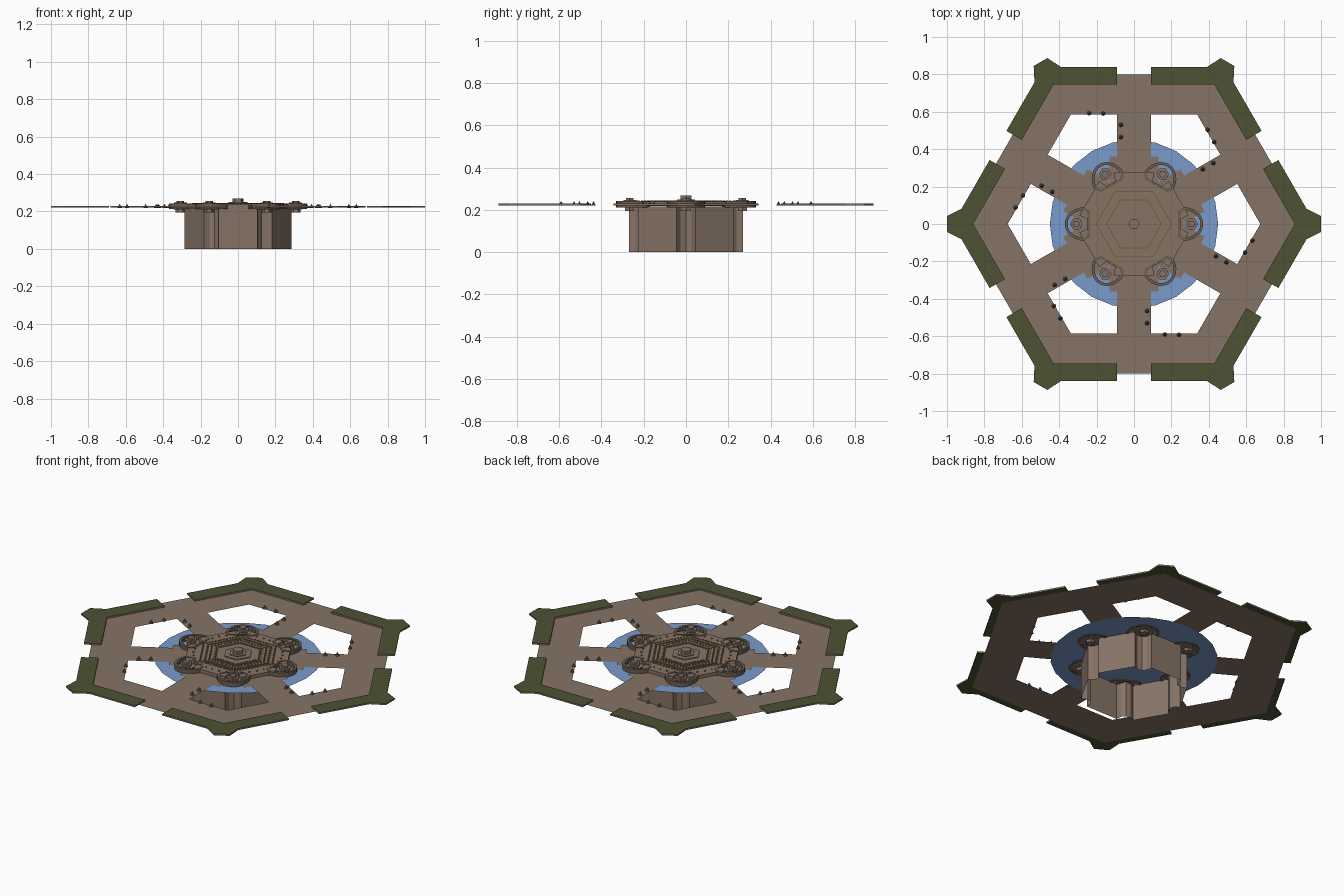
import bpy, math
from math import sin, cos, pi, radians

if "Cube" in bpy.data.objects:
    bpy.data.objects.remove(bpy.data.objects["Cube"])


def material(name, rgb):
    m = bpy.data.materials.new(name)
    m.diffuse_color = (*rgb, 1)
    m.use_nodes = True
    m.node_tree.nodes["Principled BSDF"].inputs["Base Color"].default_value = m.diffuse_color
    return m


STONE = material("brown stone", (0.24, 0.172, 0.133))
DARK = material("dark stone", (0.15, 0.108, 0.078))
HEDGE = material("hedge green", (0.073, 0.085, 0.034))
WATER = material("water blue", (0.195, 0.33, 0.60))
GOLD = material("old gold", (0.30, 0.17, 0.045))


class Part:
    """Collects polygons and makes one object of them."""

    def __init__(self, name, *mats):
        self.name, self.mats = name, mats
        self.v, self.f, self.mi = [], [], []

    def face(self, pts, mi=0):
        n = len(self.v)
        self.v += pts
        self.f.append(list(range(n, n + len(pts))))
        self.mi.append(mi)

    def walls(self, low, high, mi=0):
        for i in range(len(low)):
            j = (i + 1) % len(low)
            self.face([low[i], low[j], high[j], high[i]], mi)

    def prism(self, pts, z0, z1, side=0, cap=0):
        low = [(x, y, z0) for x, y in pts]
        high = [(x, y, z1) for x, y in pts]
        self.face(low[::-1], cap)
        self.face(high, cap)
        self.walls(low, high, side)

    def band(self, outer, inner, z0, z1):
        def lift(p, z):
            return [(x, y, z) for x, y in p]
        self.walls(lift(outer, z0), lift(outer, z1))
        self.walls(lift(inner, z1), lift(inner, z0))
        self.walls(lift(outer, z1), lift(inner, z1))
        self.walls(lift(inner, z0), lift(outer, z0))

    def build(self):
        me = bpy.data.meshes.new(self.name)
        me.from_pydata(self.v, [], self.f)
        for m in self.mats:
            me.materials.append(m)
        for p, i in zip(me.polygons, self.mi):
            p.material_index = i
        ob = bpy.data.objects.new(self.name, me)
        bpy.context.collection.objects.link(ob)
        return ob


def turn(pts, k):
    a = radians(60 * k)
    return [(x * cos(a) - y * sin(a), x * sin(a) + y * cos(a)) for x, y in pts]


def ngon(r, n=6, cx=0, cy=0, start=0):
    return [(cx + r * cos(start + 2 * pi * i / n), cy + r * sin(start + 2 * pi * i / n))
            for i in range(n)]


def notched(s, dip):
    """Hexagon outline with a hollow curve at each corner."""
    pts = []
    for k in range(6):
        pts += turn([(0.286 * s, -0.045 * s), (dip + 0.01, -0.026), (dip, 0),
                     (dip + 0.01, 0.026), (0.286 * s, 0.045 * s)], k)
    return pts


def mirror_y(half):
    return half + [(x, -y) for x, y in reversed(half)]


# Flat paving: ring and spokes, one sector per side
path = Part("paved_path", STONE)
right = [(0.13, 0.225), (0.13, 0.362), (0.09, 0.362), (0.09, 0.585),
         (0.338, 0.585), (0.462, 0.80)]
sector = [(0, 0)] + right + [(-x, y) for x, y in reversed(right)]
for k in range(6):
    path.face([(x, y, 0.2195) for x, y in turn(sector, k)])
path.build()

# Pool surface
pool = Part("pool_water", WATER)
pool.face([(x, y, 0.216) for x, y in ngon(0.45, 24, start=pi / 2)])
pool.build()

# Corner hedges: green faces, stone edges
hedge = Part("corner_hedges", STONE, HEDGE)
outline = [(1.0, 0.042), (0.922, 0.082), (0.772, 0.342), (0.69, 0.2946)]
outline = outline + [(0.86, 0)] + [(x, -y) for x, y in reversed(outline)]
for k in range(6):
    hedge.prism(turn(outline, k), 0.220, 0.229, 0, 1)
hedge.build()

# Hollow plinth and deck
plinth = Part("plinth_wall", STONE)
shape = notched(1.0, 0.25)
plinth.walls([(x, y, 0) for x, y in shape], [(x, y, 0.216) for x, y in shape])
plinth.build()
deck = Part("deck", STONE)
deck.prism(notched(1.02, 0.238), 0.217, 0.24)
deck.build()

# Centre pedestal in stepped hexagons
ped = Part("centre_pedestal", STONE)
for r, z0, z1 in ((0.08, 0.24, 0.245), (0.05, 0.245, 0.250), (0.03, 0.25, 0.268)):
    ped.prism(ngon(r), z0, z1)
ped.build()

# Raised hexagon bands on the deck, with gold studs along them
bands = Part("deck_bands", DARK)
for r in (0.15, 0.205):
    bands.band(ngon(r), ngon(r - 0.006), 0.239, 0.243)
bands.build()
studs = Part("gold_studs", GOLD)
for r, n in ((0.135, 8), (0.17, 9), (0.195, 11), (0.225, 13)):
    for k in range(6):
        (x0, y0), (x1, y1) = turn([(r, 0), (r / 2, r * sin(pi / 3))], k)
        for i in range(n):
            t = i / n
            studs.prism(ngon(0.0055, 4, x0 + (x1 - x0) * t, y0 + (y1 - y0) * t, k), 0.239, 0.245)
for i in range(36):
    a = 2 * pi * i / 36
    studs.prism(ngon(0.0055, 4, 0.24 * cos(a), 0.24 * sin(a), a), 0.239, 0.245)
studs.build()

# Corner basins: rounded rims, support plates and hexagonal posts
rims = Part("basin_rims", DARK)
plates = Part("basin_supports", STONE)
posts = Part("basin_posts", STONE)


def rim(du, dv, back):
    arc = [(0.265 + du * cos(a), dv * sin(a)) for a in [radians(-90 + 15 * i) for i in range(13)]]
    return arc + [(back, dv * 0.75), (back, -dv * 0.75)]


for k in range(6):
    rims.band(turn(rim(0.105, 0.09, 0.235), k), turn(rim(0.09, 0.075, 0.248), k), 0.212, 0.243)
    plates.prism(turn([(0.25, -0.045), (0.345, -0.06), (0.345, 0.06), (0.25, 0.045)], k),
                 0.210, 0.2145)
    cx, cy = turn([(0.308, 0)], k)[0]
    for r, z0, z1 in ((0.025, 0.195, 0.235), (0.034, 0.235, 0.247), (0.02, 0.247, 0.257)):
        posts.prism(ngon(r, 6, cx, cy), z0, z1)
for p in (rims, plates, posts):
    p.build()

# Small cone markers along the openings
cones = Part("cone_markers", DARK)
for k in range(6):
    for cx, cy in turn([(-0.24, 0.592), (-0.165, 0.59), (-0.07, 0.53), (-0.07, 0.465)], k):
        base = ngon(0.012, 8, cx, cy)
        for i in range(8):
            cones.face([(*base[i], 0.2195), (*base[(i + 1) % 8], 0.2195), (cx, cy, 0.241)])
        cones.face([(x, y, 0.2195) for x, y in base[::-1]])
cones.build()
